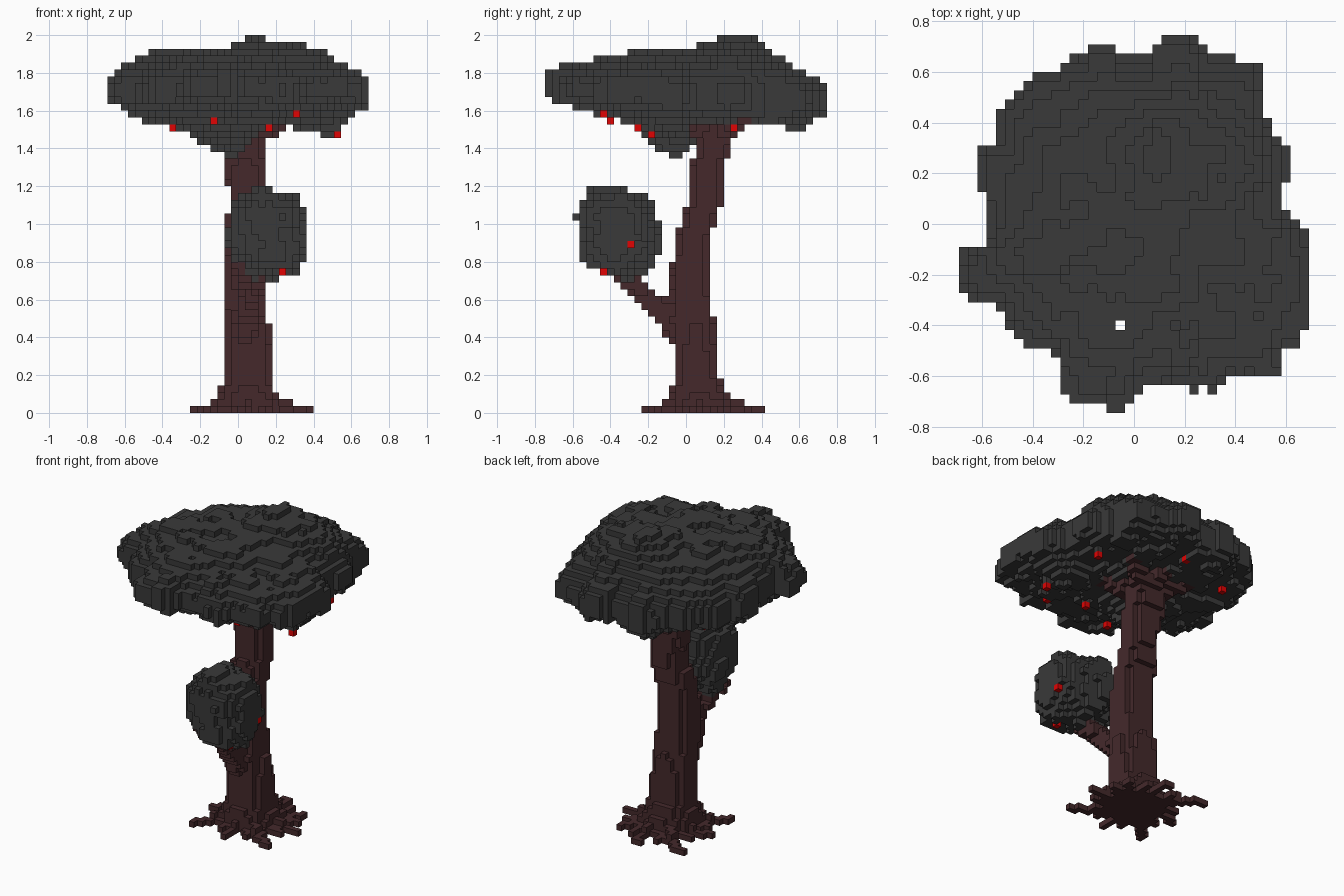
import bpy, bmesh, math
from mathutils import Vector, noise

if "Cube" in bpy.data.objects:
    bpy.data.objects.remove(bpy.data.objects["Cube"], do_unlink=True)

S = 2 / 55          # edge of one block
owner = {}          # block -> part name; the first part to claim a block keeps it


def centre(c):
    return Vector(((c[0] + .5) * S, c[1] * S, (c[2] + .5) * S))


def block_at(p):
    return (math.floor(p[0] / S), round(p[1] / S), math.floor(p[2] / S))


def claim(part, cells):
    for c in cells:
        if 0 <= c[2] < 55:
            owner.setdefault(c, part)


def span(lo, hi):
    a, b = block_at(lo), block_at(hi)
    return [(i, j, k) for i in range(a[0], b[0] + 1)
            for j in range(a[1], b[1] + 1) for k in range(a[2], b[2] + 1)]


def limb(part, a, b, ra, rb):
    """Tapered round limb from a to b."""
    a, b = Vector(a), Vector(b)
    for n in range(41):
        p, r = a.lerp(b, n / 40), ra + (rb - ra) * n / 40
        e = Vector((r, r, r))
        claim(part, [block_at(p)])
        claim(part, [c for c in span(p - e, p + e) if (centre(c) - p).length <= r])


def lerp_rows(rows, z):
    for a, b in zip(rows, rows[1:]):
        if z <= b[0]:
            f = (z - a[0]) / (b[0] - a[0])
            return [u + (v - u) * f for u, v in zip(a, b)]
    return rows[-1]


def bumps(rows, x, y):
    """Sum of soft bumps given as centre x, centre y, radius, height."""
    return sum(h * math.exp(-((x - a) ** 2 + (y - b) ** 2) / r ** 2) for a, b, r, h in rows)


# Trunk: height, centre x, centre y, half width, half depth
TRUNK = [(0, .05, .07, .18, .17), (.08, .05, .07, .16, .16), (.19, .05, .06, .125, .12),
         (.4, .05, .05, .12, .105), (.7, .035, .02, .11, .105), (.92, .035, .037, .11, .09),
         (1.02, .04, .07, .105, .09), (1.12, .05, .1, .09, .09), (1.3, .035, .115, .105, .09),
         (1.38, .035, .14, .11, .09), (1.6, .035, .15, .12, .1)]
for c in span((-.3, -.3, .01), (.4, .4, 1.58)):
    p = centre(c)
    _, cx, cy, rx, ry = lerp_rows(TRUNK, p.z)
    if abs((p.x - cx) / rx) ** 2.6 + abs((p.y - cy) / ry) ** 2.6 < 1:
        claim("trunk", [c])

# Flat spreading roots, long and short in turn, with a shorter layer on top
for n, reach in enumerate((.32, .29, .32, .41, .31, .38, .32, .4)):
    for turn, size in ((0, reach), (.4, .25)):
        a = n * math.tau / 8 + turn
        mid, tip = [Vector((.07 + size * f * math.cos(a + w), .085 + size * f * math.sin(a + w), .02))
                    for f, w in ((.6, -.12), (1, 0))]
        limb("roots", (.06, .08, .02), mid, .05, .035)
        limb("roots", mid, tip, .03, .01)
        limb("roots", (.05, .08, .055), mid + Vector((0, 0, .035)), .03, .01)

# Side branch with a fork, and the limbs under the crown
limb("branch", (.04, -.02, .45), (.06, -.16, .57), .095, .06)
limb("branch", (.06, -.16, .57), (.12, -.33, .74), .055, .05)
limb("branch", (.06, -.2, .62), (0, -.4, .78), .035, .03)
for tip in ((.27, .32, 1.54), (-.2, .28, 1.56), (.24, -.02, 1.55), (-.16, .04, 1.56), (.02, .34, 1.57)):
    limb("upper_limbs", (.035, .14, 1.47), tip, .08, .03)

# Crown outline seen from above
OUTLINE = [(.69, -.03), (.6, .02), (.59, .14), (.62, .2), (.61, .3), (.55, .36), (.52, .45), (.51, .63),
           (.3, .66), (.29, .7), (.24, .75), (.1, .75), (.07, .67), (-.08, .67), (-.09, .71),
           (-.18, .71), (-.19, .67), (-.25, .65), (-.33, .6), (-.42, .58), (-.48, .51), (-.54, .45),
           (-.55, .32), (-.62, .3), (-.62, .13), (-.58, .1), (-.59, -.08), (-.69, -.1), (-.69, -.27),
           (-.62, -.31), (-.5, -.33), (-.5, -.4), (-.44, -.49), (-.31, -.49), (-.29, -.67),
           (-.25, -.7), (-.11, -.71), (-.1, -.75), (-.04, -.75), (.03, -.65), (.14, -.62), (.25, -.61),
           (.27, -.67), (.32, -.67), (.36, -.6), (.58, -.6), (.6, -.5), (.66, -.46), (.69, -.4)]
RIM = sorted((math.atan2(y, x), math.hypot(x, y)) for x, y in OUTLINE)
RIM = [(RIM[-1][0] - math.tau, RIM[-1][1])] + RIM + [(RIM[0][0] + math.tau, RIM[0][1])]

# Humps on top of the crown and lobes hanging below it
HUMPS = [(.12, .27, .18, .09), (-.4, -.08, .2, .04), (.41, .26, .16, .07), (.4, -.35, .22, -.05)]
LOBES = [(-.04, -.06, .17, .19), (.46, -.08, .15, .11), (-.4, .1, .15, .04), (-.1, .58, .15, .07),
         (.45, .45, .12, .05), (-.28, -.22, .16, .06)]
for i in range(-19, 19):
    for j in range(-20, 21):
        x, y, _ = centre((i, j, 0))
        t = math.hypot(x, y) / lerp_rows(RIM, math.atan2(y, x))[1]
        if t > 1 or (i, j) == (-2, -11):
            continue
        dome = (1 - t ** 2.4) ** .58
        mid = 1.68 - .05 * y
        top = mid + .035 + (1.915 - mid - .035) * dome + bumps(HUMPS, x, y)
        top += .04 * noise.noise((x * 6, y * 6, 3)) + .015 * noise.noise((x * 16, y * 16, 8))
        low = mid - .035 - .1 * (1 - t * t) ** .7 - bumps(LOBES, x, y)
        low += .035 * noise.noise((x * 7, y * 7, 5)) + .025 * noise.noise((x * 16, y * 16, 1))
        claim("crown", [(i, j, k) for k in range(round(low / S), round(top / S))])

# Small leaf clump on the side branch
MID = Vector((.15, -.35, .955))
for c in span((-.15, -.65, .65), (.45, -.05, 1.25)):
    d = centre(c) - MID
    d.y += .2 * max(d.z, 0)
    size = (abs(d.x) / .212) ** 2.3 + (abs(d.y) / .215) ** 2.3 + (abs(d.z) / .235) ** 2.3
    size += 7 * d.x * d.y
    if size + .45 * noise.noise(centre(c) * 8) < 1:
        claim("leaf_clump", [c])

# Berries hang from a short stack of leaf blocks that joins the leaves above
for x, y, z, part in ((.53, -.19, 1.47, "crown"), (.31, -.45, 1.59, "crown"), (.16, -.25, 1.51, "crown"),
                      (-.14, -.4, 1.55, "crown"), (-.38, .37, 1.55, "crown"), (.48, .26, 1.51, "crown"),
                      (.03, .5, 1.55, "crown"), (-.34, -.25, 1.51, "crown"),
                      (.23, -.44, .75, "leaf_clump"), (.345, -.29, .9, "leaf_clump")):
    i, j, k = block_at((x, y, z))
    for below in range(k - 4, k):
        owner.pop((i, j, below), None)
    owner[(i, j, k)] = "berries"
    claim(part, [(i, j, k + up) for up in (1, 2, 3)])


def material(name, rgb):
    m = bpy.data.materials.new(name)
    m.use_nodes = True
    m.diffuse_color = (*rgb, 1)
    m.node_tree.nodes["Principled BSDF"].inputs["Base Color"].default_value = (*rgb, 1)
    return m


bark = material("dark brown bark", (.058, .022, .024))
leaf = material("charcoal leaves", (.041, .041, .041))
red = material("red berries", (.75, .001, .001))


def build(part, mat):
    """Skin of the blocks of one part, leaving out faces against other blocks."""
    bm = bmesh.new()
    verts = {}
    for c in [c for c, p in owner.items() if p == part]:
        for axis in range(3):
            for side in (0, 1):
                near = list(c)
                near[axis] += 2 * side - 1
                if tuple(near) in owner:
                    continue
                ring = []
                for u, v in ((0, 0), (1, 0), (1, 1), (0, 1)):
                    q = list(c)
                    q[axis] += side
                    q[(axis + 1) % 3] += u
                    q[(axis + 2) % 3] += v
                    q = tuple(q)
                    if q not in verts:
                        verts[q] = bm.verts.new((q[0] * S, (q[1] - .5) * S, q[2] * S))
                    ring.append(verts[q])
                bm.faces.new(ring if side else ring[::-1])
    mesh = bpy.data.meshes.new(part)
    bm.to_mesh(mesh)
    bm.free()
    mesh.materials.append(mat)
    bpy.context.collection.objects.link(bpy.data.objects.new(part, mesh))


for part, mat in (("trunk", bark), ("roots", bark), ("branch", bark), ("upper_limbs", bark),
                  ("crown", leaf), ("leaf_clump", leaf), ("berries", red)):
    build(part, mat)
